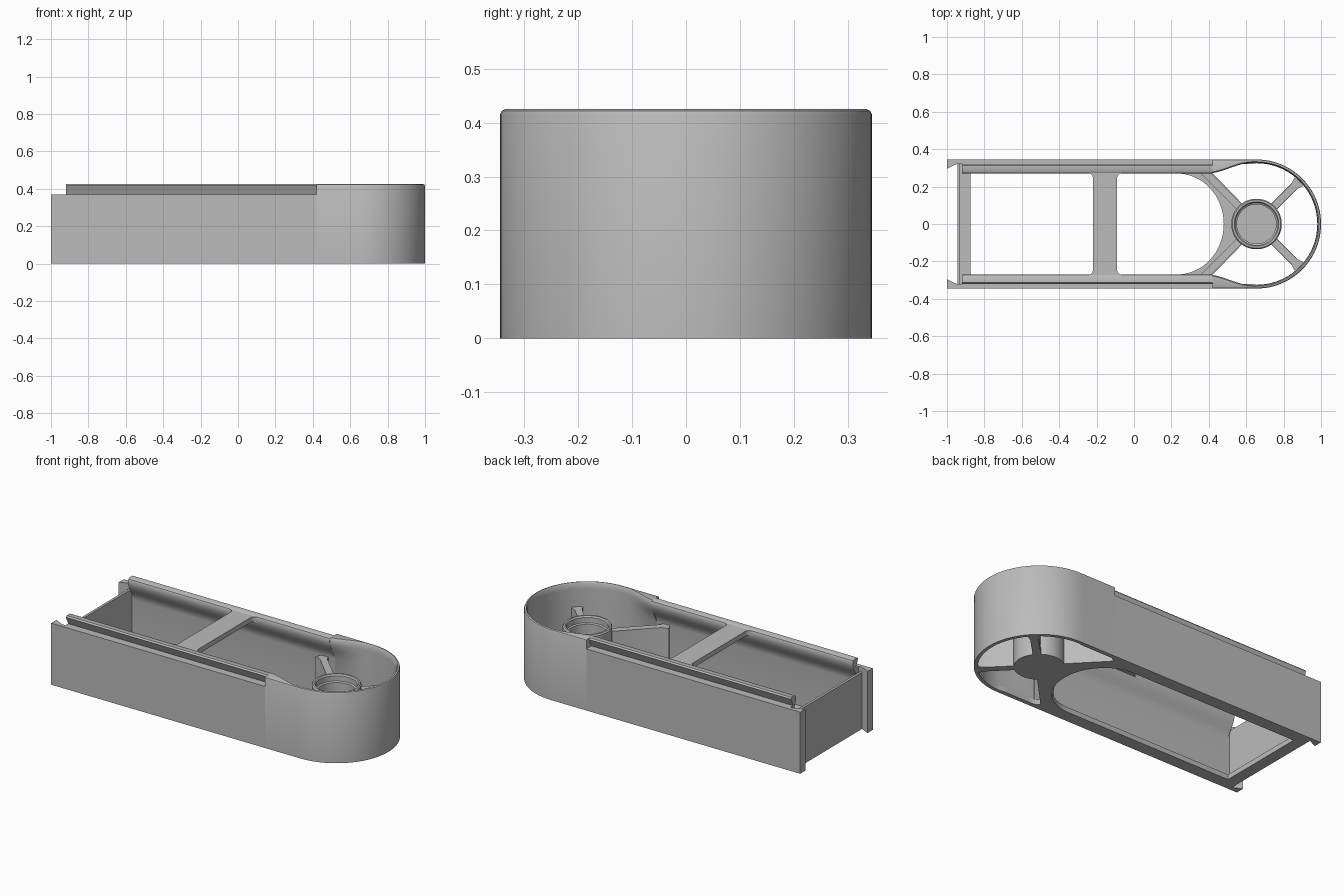
import bpy, bmesh, math

cube = bpy.data.objects.get("Cube")
if cube:
    bpy.data.objects.remove(cube, do_unlink=True)

HUB_X = 0.655     # centre of the round end
HALF = 0.345      # half width of the body

grey = bpy.data.materials.new("plain grey")
grey.use_nodes = True
colour = (0.5, 0.5, 0.5, 1)
grey.diffuse_color = colour
grey.node_tree.nodes["Principled BSDF"].inputs["Base Color"].default_value = colour


def finish(name, bm, mirror=False):
    bmesh.ops.recalc_face_normals(bm, faces=bm.faces)
    mesh = bpy.data.meshes.new(name)
    bm.to_mesh(mesh)
    bm.free()
    mesh.materials.append(grey)
    obj = bpy.data.objects.new(name, mesh)
    bpy.context.collection.objects.link(obj)
    if mirror:
        mod = obj.modifiers.new("Mirror", 'MIRROR')
        mod.use_axis = (False, True, False)
    bpy.ops.object.select_all(action='DESELECT')
    obj.select_set(True)
    bpy.context.view_layer.objects.active = obj
    bpy.ops.object.shade_smooth_by_angle(angle=math.radians(35))
    return obj


def loft(name, sections, closed=False, mirror=False):
    """Skin a row of equal closed sections."""
    bm = bmesh.new()
    rings = [[bm.verts.new(p) for p in s] for s in sections]
    pairs = list(zip(rings, rings[1:]))
    if closed:
        pairs.append((rings[-1], rings[0]))
    for a, b in pairs:
        n = len(a)
        for i in range(n):
            j = (i + 1) % n
            bm.faces.new((a[i], a[j], b[j], b[i]))
    if not closed:
        bm.faces.new(rings[0])
        bm.faces.new(rings[-1])
    return finish(name, bm, mirror)


def plate(name, loops, z0, z1, mirror=False):
    """Upright prism of an outline, with any further loops as holes."""
    bm = bmesh.new()
    edges = []
    for pts in loops:
        vs = [bm.verts.new((x, y, z0)) for x, y in pts]
        edges += [bm.edges.new((vs[i - 1], vs[i])) for i in range(len(vs))]
    if len(loops) == 1:
        bm.faces.new(vs)
    else:
        bmesh.ops.triangle_fill(bm, use_beauty=True, edges=edges)
    ext = bmesh.ops.extrude_face_region(bm, geom=bm.faces[:], use_keep_orig=True)
    top = [g for g in ext["geom"] if isinstance(g, bmesh.types.BMVert)]
    bmesh.ops.translate(bm, vec=(0, 0, z1 - z0), verts=top)
    return finish(name, bm, mirror)


def polar(r, deg):
    a = math.radians(deg)
    return (HUB_X + r * math.cos(a), r * math.sin(a))


# Straight side walls, with an undercut rail along the top
rail = [(HALF, 0), (HALF, 0.37), (0.298, 0.37), (0.32, 0.417), (0.313, 0.425),
        (0.282, 0.425), (0.274, 0.42), (0.27, 0.41), (0.272, 0.385),
        (0.285, 0.355), (0.305, 0.325), (0.317, 0.3), (0.32, 0.28), (0.32, 0)]
loft("side_wall", [[(x, y, z) for y, z in rail] for x in (-0.92, 0.42)], mirror=True)

# Round end wall, which thins out from the rails
path = []
for i in range(13):
    x = 0.42 + (HUB_X - 0.42) * i / 12
    path.append((x, HALF, 0, 1))
path += [(*polar(HALF, 90 - 180 * i / 48), math.cos(math.radians(90 - 180 * i / 48)),
          math.sin(math.radians(90 - 180 * i / 48))) for i in range(1, 48)]
path += [(x, -y, nx, -ny) for x, y, nx, ny in reversed(path[:13])]
sections = []
for x, y, nx, ny in path:
    t = min(max((x - 0.39) / 0.24, 0), 1)
    t = t * t * (3 - 2 * t)
    top, low = 0.075 - 0.057 * t, 0.025 - 0.005 * t
    shape = [(0, 0), (0, 0.415), (0.003, 0.422), (0.009, 0.425), (top - 0.006, 0.425),
             (top, 0.415), (top, 0.385), (0.6 * top + 0.4 * low, 0.345),
             (low, 0.28), (low, 0)]
    sections.append([(x - nx * d, y - ny * d, z) for d, z in shape])
loft("round_end_wall", sections)

# Hooked posts and the end plate between them
plate("end_post", [[(-1, HALF), (-1, 0.295), (-0.945, 0.322), (-0.92, 0.322),
                    (-0.92, HALF)]], 0, 0.37, mirror=True)
plate("end_plate", [[(-0.945, -0.325), (-0.93, -0.325), (-0.93, 0.325),
                     (-0.945, 0.325)]], 0, 0.34)

# Floor frame with a long opening and three pockets round the hub
inset = 0.335
outline = [(-0.94, -inset)] + [polar(inset, -90 + 180 * i / 48) for i in range(49)]
outline.append((-0.94, inset))
opening = [(-0.875, 0.27), (-0.875, -0.27)]
for i in range(33):
    a = math.radians(-90 + 180 * i / 32)
    opening.append((0.23 + 0.25 * math.cos(a), 0.27 * math.sin(a)))


def pocket(start, reach):
    inner, outer = [], []
    for r, pts in ((0.125, inner), (0.325, outer)):
        gap = math.degrees(math.asin(0.022 / r))
        for i in range(17):
            a = start + gap + (90 - 2 * gap) * i / 16
            far = r
            if r > 0.2 and reach and math.cos(math.radians(a)) < 0:
                far = min(0.32 / abs(math.sin(math.radians(a))), 0.4)
            pts.append(polar(far, a))
    return outer + inner[::-1]


plate("floor_frame", [outline, opening, pocket(-45, False), pocket(45, True),
                      pocket(-135, True)], 0, 0.03)

# Hub ring
ring = [(0.118, 0), (0.135, 0), (0.135, 0.312), (0.129, 0.32), (0.119, 0.32),
        (0.113, 0.312), (0.113, 0.28), (0.105, 0.275), (0.105, 0.05), (0.118, 0.05)]
loft("hub_ring", [[(*polar(r, 360 * i / 64), z) for r, z in ring]
                  for i in range(64)], closed=True)

# Diagonal ribs, flared where they meet the wall
for name, deg, end, flare in (("front_rib", 45, 0.333, 0.04), ("rear_rib", 135, 0.455, 0.05)):
    c, s = math.cos(math.radians(deg)), math.sin(math.radians(deg))
    half = [(0.125, 0.02), (end - 0.05, 0.02), (end - 0.012, flare * 0.8)]
    pts = half + [(end, 0)] + [(r, -w) for r, w in reversed(half)]
    plate(name, [[(HUB_X + r * c - w * s, r * s + w * c) for r, w in pts]],
          0, 0.28, mirror=True)

# Cross bar with filleted ends
quarter = []
for i in range(7):
    a = math.radians(90 * i / 6)
    quarter.append((0.065 + 0.025 * (1 - math.cos(a)), 0.247 + 0.025 * math.sin(a)))
quarter.append((0.09, 0.285))
bar = quarter + [(-x, y) for x, y in reversed(quarter)]
bar += [(-x, -y) for x, y in bar]
plate("cross_bar", [[(x - 0.155, y) for x, y in bar]], 0.39, 0.42)
